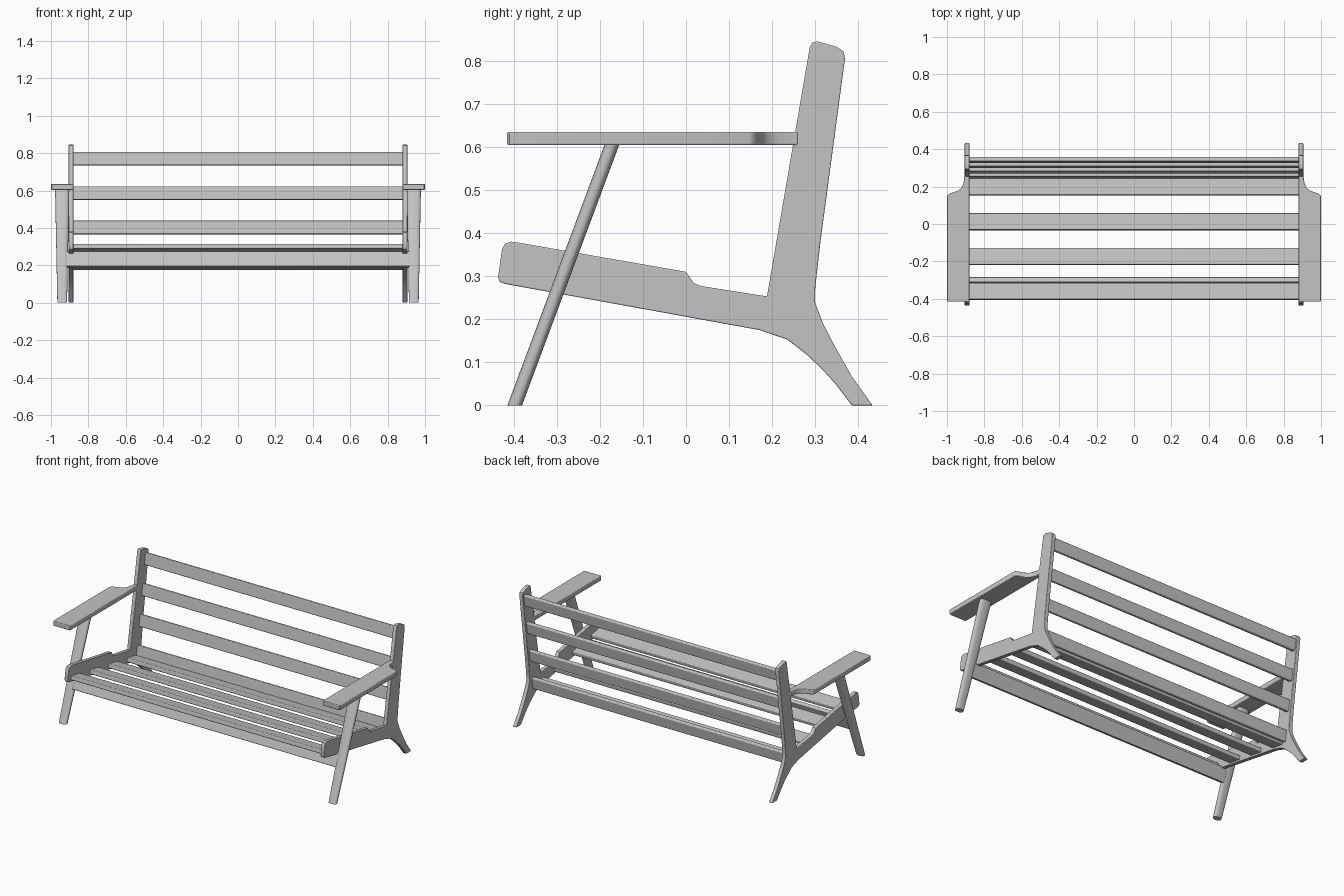
import bpy, bmesh, math

cube = bpy.data.objects.get("Cube")
if cube:
    bpy.data.objects.remove(cube, do_unlink=True)

grey = bpy.data.materials.new("plain_grey")
grey.use_nodes = True
grey.diffuse_color = (0.55, 0.55, 0.55, 1)
grey.node_tree.nodes["Principled BSDF"].inputs["Base Color"].default_value = (0.55, 0.55, 0.55, 1)


def finish(name, bm, bevel):
    """Turn a bmesh into a softly bevelled, smooth shaded object."""
    bmesh.ops.recalc_face_normals(bm, faces=bm.faces)
    mesh = bpy.data.meshes.new(name)
    bm.to_mesh(mesh)
    bm.free()
    mesh.materials.append(grey)
    obj = bpy.data.objects.new(name, mesh)
    bpy.context.collection.objects.link(obj)
    if bevel:
        mod = obj.modifiers.new("soft_edges", "BEVEL")
        mod.width = bevel
        mod.segments = 3
        mod.limit_method = "ANGLE"
        mod.angle_limit = math.radians(50)
    bpy.ops.object.select_all(action="DESELECT")
    obj.select_set(True)
    bpy.context.view_layer.objects.active = obj
    bpy.ops.object.shade_smooth_by_angle(angle=math.radians(35))
    return obj


def prism(name, points, offset, bevel):
    """Extrude a closed outline of 3D points along an offset."""
    bm = bmesh.new()
    face = bm.faces.new([bm.verts.new(p) for p in points])
    new = bmesh.ops.extrude_face_region(bm, geom=[face])["geom"]
    bmesh.ops.translate(bm, vec=offset, verts=[v for v in new if isinstance(v, bmesh.types.BMVert)])
    return finish(name, bm, bevel)


def board(name, length, depth, height, y, z, tilt, bevel=0.005):
    """A long board across the bench, tilted about x."""
    bm = bmesh.new()
    bmesh.ops.create_cube(bm, size=1)
    bmesh.ops.scale(bm, vec=(length, depth, height), verts=bm.verts)
    obj = finish(name, bm, bevel)
    obj.location = (0, y, z)
    obj.rotation_euler.x = tilt


# Side frame outline (y, z): seat rail, back post and splayed rear foot
FRAME = [(-.436, .298), (-.427, .362), (-.42, .375), (-.405, .38), (-.39, .378),
         (0, .31), (.008, .298), (.018, .284), (.035, .277), (.188, .253),
         (.287, .83), (.293, .842), (.305, .845), (.35, .832), (.365, .822), (.369, .805),
         (.312, .38), (.3, .275), (.299, .24), (.318, .19), (.345, .138), (.385, .067),
         (.433, 0), (.385, 0), (.345, .052), (.315, .085), (.28, .118), (.235, .153),
         (.17, .175), (-.42, .282), (-.433, .287)]

# Armrest outline (x, y) with a curved neck running into the post
ARM = [(.88, -.415), (.995, -.415), (1, -.41), (1, .145), (.995, .156), (.98, .165),
       (.945, .176), (.925, .19), (.912, .215), (.906, .26), (.88, .26)]


def front_leg(name, side):
    """Raked, tapering leg with a rounded section."""
    bm = bmesh.new()
    rings = []
    for y, z, half in ((-.3975, 0, .026), (-.17, .61, .038)):
        ring = []
        for i in range(32):
            a = math.tau * i / 32
            c, s = math.cos(a), math.sin(a)
            dx = math.copysign(abs(c) ** .75, c) * half
            dy = math.copysign(abs(s) ** .75, s) * .017
            ring.append(bm.verts.new((side * (.94 + dx), y + dy, z)))
        rings.append(ring)
        bm.faces.new(ring)
    for i in range(32):
        j = (i + 1) % 32
        bm.faces.new((rings[0][i], rings[0][j], rings[1][j], rings[1][i]))
    finish(name, bm, 0)


for label, side in (("left", 1), ("right", -1)):
    prism(label + "_side_frame", [(side * .88, y, z) for y, z in FRAME], (side * .025, 0, 0), .003)
    prism(label + "_armrest", [(side * x, y, .604) for x, y in ARM], (0, 0, .031), .004)
    front_leg(label + "_front_leg", side)

# Seat and back slats, following the slope of the frame
for i in range(4):
    board(f"seat_slat_{i + 1}", 1.77, .09, .026, -.36 + .186 * i, .295 - .0335 * i, -math.atan(.18))
    board(f"back_slat_{i + 1}", 1.77, .024, .072, .342 - .027 * i, .77 - .184 * i, -.16)

# Stretcher between the front legs, raked with them
board("front_stretcher", 1.84, .028, .085, -.311, .23, -.36, .004)
